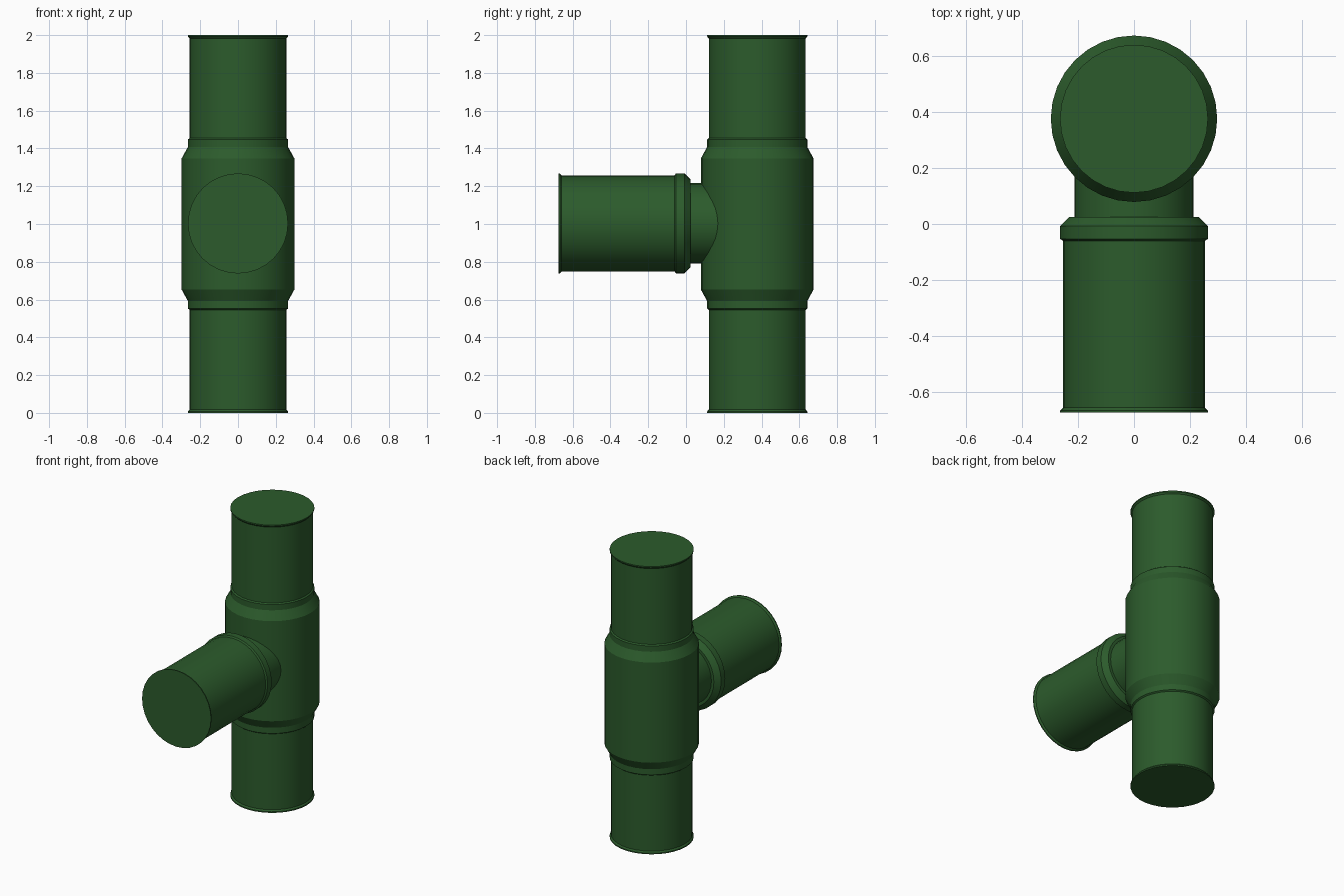
import bpy, math
from mathutils import Matrix

if "Cube" in bpy.data.objects:
    bpy.data.objects.remove(bpy.data.objects["Cube"])

SIDES = 32
AXIS_Y = 0.377

green = bpy.data.materials.new("green_paint")
green.diffuse_color = (0.025, 0.105, 0.025, 1)
green.use_nodes = True
green.node_tree.nodes["Principled BSDF"].inputs["Base Color"].default_value = green.diffuse_color


def lathe(name, profile, matrix):
    """Spin a (radius, height) profile round local z and cap both ends."""
    verts, faces = [], []
    for r, h in profile:
        for i in range(SIDES):
            a = 2 * math.pi * i / SIDES
            verts.append((r * math.cos(a), r * math.sin(a), h))
    for k in range(len(profile) - 1):
        for i in range(SIDES):
            j = (i + 1) % SIDES
            a, b = k * SIDES, (k + 1) * SIDES
            faces.append((a + i, a + j, b + j, b + i))
    faces.append(tuple(reversed(range(SIDES))))
    last = (len(profile) - 1) * SIDES
    faces.append(tuple(range(last, last + SIDES)))
    mesh = bpy.data.meshes.new(name)
    mesh.from_pydata(verts, [], faces)
    mesh.transform(matrix)
    mesh.materials.append(green)
    obj = bpy.data.objects.new(name, mesh)
    bpy.context.collection.objects.link(obj)
    bpy.ops.object.select_all(action='DESELECT')
    obj.select_set(True)
    bpy.context.view_layer.objects.active = obj
    bpy.ops.object.shade_smooth_by_angle(angle=math.radians(25))
    return obj


# Upright run: rimmed pipe ends, collars and wide middle body, symmetric about z = 1
half = [(0.265, 0.0), (0.265, 0.008), (0.256, 0.018), (0.256, 0.545),
        (0.265, 0.552), (0.265, 0.592), (0.298, 0.652)]
run = half + [(r, 2 - h) for r, h in reversed(half)]
lathe("upright_pipe", run, Matrix.Translation((0, AXIS_Y, 0)))

# Side branch: rimmed pipe, collar and a narrower neck that enters the body
branch = [(0.265, -0.675), (0.265, -0.668), (0.255, -0.658), (0.255, -0.06),
          (0.265, -0.053), (0.265, -0.008), (0.232, 0.025), (0.213, 0.025),
          (0.213, 0.20)]
lathe("side_branch", branch,
      Matrix.Translation((0, 0, 1.003)) @ Matrix.Rotation(-math.pi / 2, 4, 'X'))
